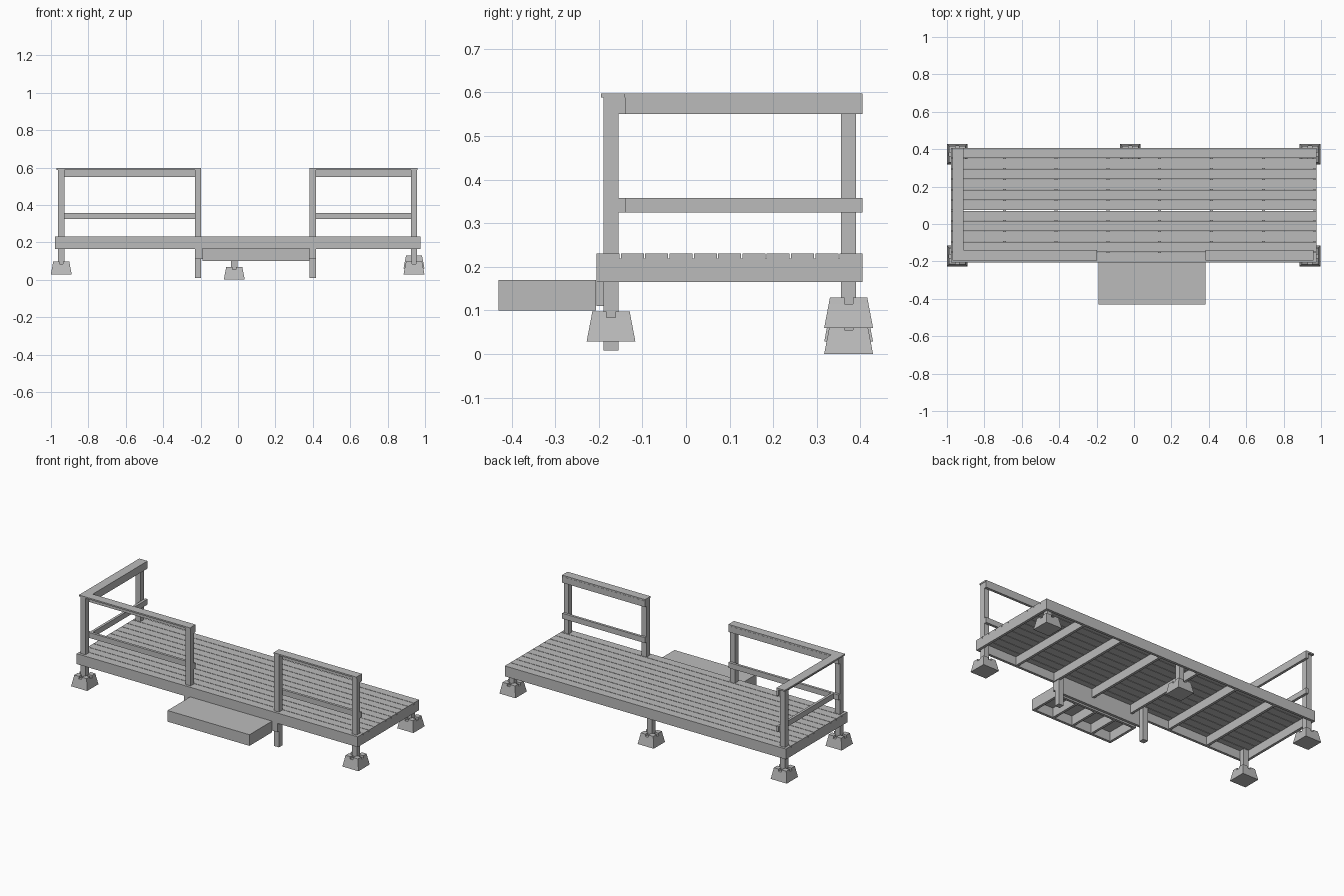
import bpy
import bmesh

cube = bpy.data.objects.get("Cube")
if cube:
    bpy.data.objects.remove(cube, do_unlink=True)

grey = bpy.data.materials.new("weathered grey")
grey.use_nodes = True
colour = (0.5, 0.5, 0.5, 1)
grey.diffuse_color = colour
grey.node_tree.nodes["Principled BSDF"].inputs["Base Color"].default_value = colour


def finish(name, bm):
    bmesh.ops.recalc_face_normals(bm, faces=bm.faces)
    mesh = bpy.data.meshes.new(name)
    bm.to_mesh(mesh)
    bm.free()
    mesh.materials.append(grey)
    obj = bpy.data.objects.new(name, mesh)
    bpy.context.collection.objects.link(obj)
    return obj


def prism(bm, low, high):
    """Join two rectangles (x0, x1, y0, y1, z) into a six-sided block."""
    rings = []
    for x0, x1, y0, y1, z in (low, high):
        rings.append([bm.verts.new((x, y, z)) for x, y in
                      ((x0, y0), (x1, y0), (x1, y1), (x0, y1))])
    a, b = rings
    bm.faces.new(a[::-1])
    bm.faces.new(b)
    for i in range(4):
        j = (i + 1) % 4
        bm.faces.new((a[i], a[j], b[j], b[i]))


def box(name, x0, x1, y0, y1, z0, z1):
    bm = bmesh.new()
    prism(bm, (x0, x1, y0, y1, z0), (x0, x1, y0, y1, z1))
    return finish(name, bm)


def footing(name, cx, cy, z):
    """Tapered block with a cross of slots in its top."""
    base, mid, top, slot = 0.056, 0.0455, 0.043, 0.01
    z_mid, z_top = z + 0.055, z + 0.069
    bm = bmesh.new()
    prism(bm, (cx - base, cx + base, cy - base, cy + base, z),
          (cx - mid, cx + mid, cy - mid, cy + mid, z_mid))
    for sx in (-1, 1):
        for sy in (-1, 1):
            low, high = [(cx + sx * slot, cx + sx * r, cy + sy * slot,
                          cy + sy * r, h) for r, h in ((mid, z_mid), (top, z_top))]
            prism(bm, low, high)
    return finish(name, bm)


# Deck frame and joists
LEFT, RIGHT, FRONT, BACK = -0.978, 0.976, -0.205, 0.405
T = 0.016
BOTTOM, UNDER, DECK = 0.165, 0.219, 0.23
box("front_beam", LEFT, RIGHT, FRONT, FRONT + T, BOTTOM, UNDER)
box("back_beam", LEFT, RIGHT, BACK - T, BACK, BOTTOM, UNDER)
COUNT = 7
for i in range(COUNT + 1):
    x = LEFT + (RIGHT - LEFT - T) * i / COUNT
    box("deck_joist", x, x + T, FRONT + T, BACK - T, BOTTOM, UNDER)

# Deck boards with narrow gaps
BOARDS, GAP = 11, 0.003
pitch = (BACK - FRONT + GAP) / BOARDS
for i in range(BOARDS):
    y = FRONT + i * pitch
    box("deck_board", LEFT, RIGHT, y, y + pitch - GAP, UNDER, DECK)

# Posts: name, x, y, bottom, top
H = 0.017
RAIL_TOP, CAP_TOP = 0.588, 0.597
FY, BY = -0.172, 0.373
POSTS = (
    ("front_right_corner_post", -0.945, FY, 0.083, RAIL_TOP),
    ("front_left_corner_post", 0.941, FY, 0.083, RAIL_TOP),
    ("right_gate_post", -0.214, FY, 0.008, RAIL_TOP),
    ("left_gate_post", 0.4, FY, 0.008, RAIL_TOP),
    ("back_right_post", -0.945, BY, 0.083, RAIL_TOP),
    ("back_middle_post", -0.02, BY, 0.055, UNDER),
    ("back_left_post", 0.941, BY, 0.115, UNDER),
)
for name, x, y, z0, z1 in POSTS:
    box(name, x - H, x + H, y - H, y + H, z0, z1)
    if "gate" not in name:
        footing(name.replace("post", "footing"), x, y, z0 - 0.055)

# Rails fixed to the inner faces of the posts
INNER = FY + H
for z0, z1 in ((0.55, RAIL_TOP), (0.324, 0.358)):
    box("front_right_rail", -0.962, -0.197, INNER, INNER + T, z0, z1)
    box("front_left_rail", 0.383, 0.958, INNER, INNER + T, z0, z1)
    box("side_rail", -0.928, -0.928 + T, INNER + T, BACK, z0, z1)

# Flat rail caps
box("front_right_cap", -0.97, -0.197, -0.195, -0.14, RAIL_TOP, CAP_TOP)
box("front_left_cap", 0.383, 0.96, -0.195, -0.14, RAIL_TOP, CAP_TOP)
box("side_cap", -0.97, -0.912, -0.14, BACK, RAIL_TOP, CAP_TOP)

# Hanging board between the gate posts
box("step_ledger", -0.231, 0.417, FRONT, FRONT + T, 0.11, BOTTOM)

# Entry step, open underneath
SX0, SX1, SY0, SY1, SZ0, SZ1 = -0.189, 0.381, -0.43, -0.206, 0.1, 0.17
LID = SZ1 - 0.011
box("step_top", SX0, SX1, SY0, SY1, LID, SZ1)
box("step_front_beam", SX0, SX1, SY0, SY0 + T, SZ0, LID)
box("step_back_beam", SX0, SX1, SY1 - T, SY1, SZ0, LID)
for i in range(5):
    x = SX0 + (SX1 - SX0 - T) * i / 4
    box("step_joist", x, x + T, SY0 + T, SY1 - T, SZ0, LID)
